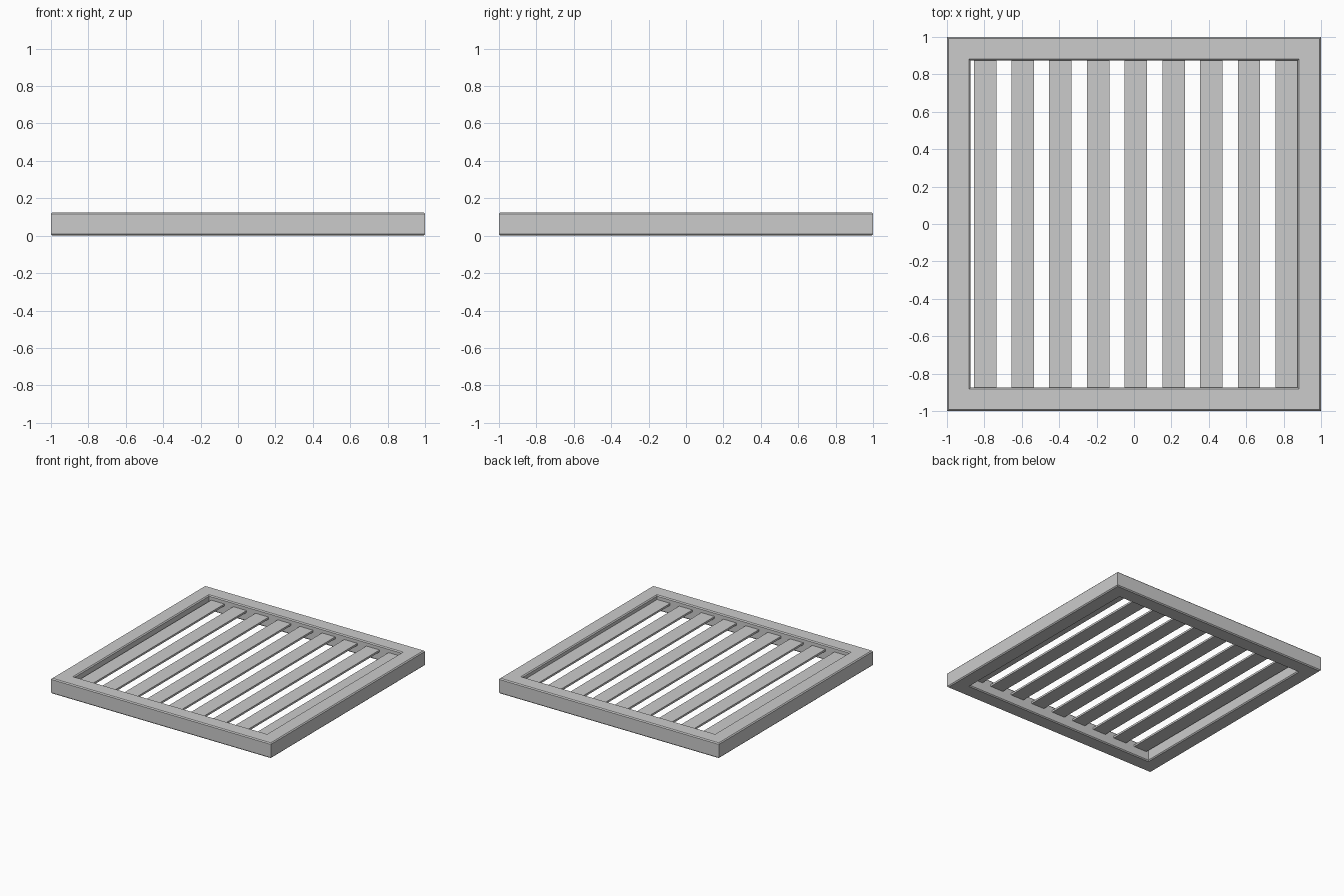
import bpy, bmesh

if "Cube" in bpy.data.objects:
    bpy.data.objects.remove(bpy.data.objects["Cube"])

def finish(name, bm):
    bmesh.ops.recalc_face_normals(bm, faces=bm.faces)
    me = bpy.data.meshes.new(name)
    bm.to_mesh(me)
    bm.free()
    ob = bpy.data.objects.new(name, me)
    bpy.context.collection.objects.link(ob)
    return ob

# Square frame: chamfered profile swept round four mitred corners
H, OUT, INN, B = 0.125, 1.0, 0.875, 0.008
profile = [(OUT - B, 0), (OUT, B), (OUT, H - B), (OUT - B, H),
           (INN + B, H), (INN, H - B), (INN, B), (INN + B, 0)]
bm = bmesh.new()
rings = [[bm.verts.new((sx * r, sy * r, z)) for r, z in profile]
         for sx, sy in ((1, 1), (-1, 1), (-1, -1), (1, -1))]
n = len(profile)
for i in range(4):
    a, b = rings[i], rings[(i + 1) % 4]
    for j in range(n):
        k = (j + 1) % n
        bm.faces.new((a[j], a[k], b[k], b[j]))
finish("frame", bm)

# Nine thin slats, recessed below the frame's top, ends let into the frame
Z0, Z1, W, PITCH = 0.074, 0.09, 0.12, 0.2016
for i in range(9):
    x = 0.01 + (i - 4) * PITCH
    bm = bmesh.new()
    bmesh.ops.create_cube(bm, size=1)
    for v in bm.verts:
        v.co.x = x + v.co.x * W
        v.co.y *= 1.77
        v.co.z = (Z0 + Z1) / 2 + v.co.z * (Z1 - Z0)
    finish(f"slat_{i + 1}", bm)
